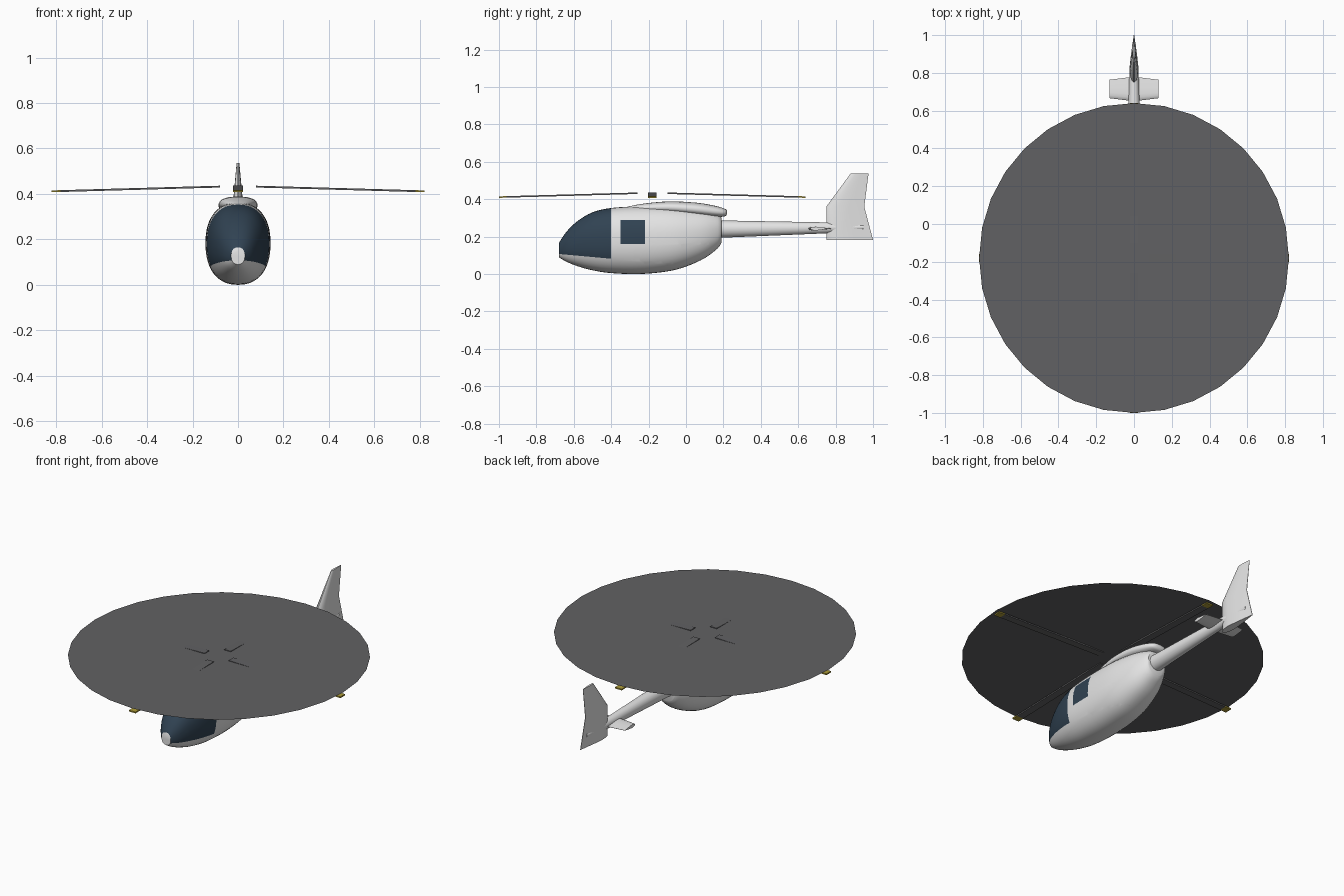
import bpy, bmesh, math
from mathutils import Vector

cube = bpy.data.objects.get("Cube")
if cube:
    bpy.data.objects.remove(cube, do_unlink=True)


def material(name, *rgb):
    mat = bpy.data.materials.new(name)
    mat.use_nodes = True
    mat.diffuse_color = (*rgb, 1)
    mat.node_tree.nodes["Principled BSDF"].inputs["Base Color"].default_value = (*rgb, 1)
    return mat


white = material("white paint", 0.78, 0.78, 0.78)
glass = material("navy glass", 0.03, 0.055, 0.085)
dark = material("rotor grey", 0.12, 0.12, 0.125)
yellow = material("tip yellow", 0.42, 0.33, 0.04)


def finish(name, bm, mats, angle=40):
    """Turn a bmesh into a smooth object that keeps its sharp edges."""
    bmesh.ops.recalc_face_normals(bm, faces=bm.faces)
    mesh = bpy.data.meshes.new(name)
    bm.to_mesh(mesh)
    bm.free()
    for mat in mats:
        mesh.materials.append(mat)
    mesh.shade_smooth()
    mesh.set_sharp_from_angle(angle=math.radians(angle))
    obj = bpy.data.objects.new(name, mesh)
    bpy.context.collection.objects.link(obj)
    return obj


def loft(rings):
    """Skin a list of closed rings and cap both ends."""
    bm = bmesh.new()
    loops = [[bm.verts.new(p) for p in ring] for ring in rings]
    for a, b in zip(loops, loops[1:]):
        for i in range(len(a)):
            j = (i + 1) % len(a)
            bm.faces.new((a[i], a[j], b[j], b[i]))
    bm.faces.new(loops[0])
    bm.faces.new(loops[-1])
    return bm


def smooth_path(keys, steps):
    """Catmull-Rom interpolation of the key stations."""
    pts = [Vector(k) for k in keys]
    out = []
    for i in range(len(pts) - 1):
        a, b = pts[i], pts[i + 1]
        before, after = pts[max(i - 1, 0)], pts[min(i + 2, len(pts) - 1)]
        for s in range(steps):
            t = s / steps
            out.append(a + 0.5 * t * (b - before + t * (2 * before - 5 * a + 4 * b - after
                                                        + t * (3 * (a - b) + after - before))))
    return out + [pts[-1]]


def oval(station, power=2.3, count=40):
    """Rounded section from (y, bottom, top, half width)."""
    y, low, high, half = station
    ring = []
    for i in range(count):
        a = math.tau * i / count
        c, s = math.cos(a), math.sin(a)
        x = math.copysign(abs(c) ** (2 / power), c) * half
        z = math.copysign(abs(s) ** (2 / power), s) * (high - low) / 2
        ring.append((x, y, (high + low) / 2 + z))
    return ring


def airfoil(start, end, half):
    """Closed outline as (chord position, thickness offset) pairs."""
    shape = [(0, 0.15), (0.05, 0.6), (0.15, 0.9), (0.3, 1), (0.6, 0.65), (1, 0.06)]
    side = [(start + (end - start) * t, half * w) for t, w in shape]
    return side + [(y, -w) for y, w in reversed(side)]


# Fuselage: y, bottom, top, half width
stations = [
    (-0.68, 0.09, 0.165, 0.03), (-0.64, 0.066, 0.225, 0.064), (-0.58, 0.042, 0.283, 0.094),
    (-0.5, 0.02, 0.33, 0.12), (-0.4, 0.005, 0.353, 0.137), (-0.25, 0, 0.362, 0.143),
    (-0.1, 0.014, 0.36, 0.141), (0, 0.04, 0.352, 0.13), (0.1, 0.085, 0.338, 0.106),
    (0.17, 0.138, 0.318, 0.075), (0.19, 0.168, 0.3, 0.058)]
body = loft([oval(s) for s in smooth_path(stations, 4)])


def cut(point, normal):
    bmesh.ops.bisect_plane(body, geom=body.verts[:] + body.edges[:] + body.faces[:],
                           plane_co=point, plane_no=normal, dist=0.0005)


# Cut the glazing borders into the skin, then colour by position
WIN_Y, WIN_Z, CANOPY_Y = (-0.35, -0.22), (0.16, 0.29), -0.4
for y in (*WIN_Y, CANOPY_Y):
    cut((0, y, 0), (0, 1, 0))
for z in WIN_Z:
    cut((0, 0, z), (0, 0, 1))
SILL, SLOPE = 0.082, 0.09
cut((0, CANOPY_Y, SILL), (0, SLOPE, 1))
for f in body.faces:
    c = f.calc_center_median()
    canopy = -0.679 < c.y < CANOPY_Y and c.z > SILL - SLOPE * (c.y - CANOPY_Y)
    window = WIN_Y[0] < c.y < WIN_Y[1] and WIN_Z[0] < c.z < WIN_Z[1]
    f.material_index = int(canopy or window)
finish("fuselage", body, [white, glass])

# Engine cowling on the roof
cowl = [(-0.34, 0.34, 0.352, 0.015), (-0.25, 0.33, 0.373, 0.052), (-0.1, 0.325, 0.388, 0.08),
        (0.05, 0.312, 0.382, 0.085), (0.15, 0.305, 0.366, 0.07), (0.205, 0.308, 0.35, 0.05),
        (0.22, 0.32, 0.34, 0.025)]
finish("engine_cowling", loft([oval(s) for s in smooth_path(cowl, 4)]), [white])

# Tail boom
boom = [(0.16, 0.193, 0.287, 0.046), (0.76, 0.218, 0.276, 0.026), (0.95, 0.238, 0.262, 0.01)]
finish("tail_boom", loft([oval(s, 2, 24) for s in boom]), [white])

# Tail fin: front y, rear y, height, half thickness
fin = [(0.75, 1, 0.183, 0.024), (0.75, 0.953, 0.36, 0.022), (0.88, 0.976, 0.537, 0.006)]
finish("tail_fin", loft([[(w, y, z) for y, w in airfoil(a, b, half)]
                         for a, b, z, half in fin]), [white], 30)

# Horizontal stabiliser
finish("stabiliser", loft([[(x, y, 0.243 + w) for y, w in airfoil(0.65 + abs(x) / 8, 0.78 - abs(x) / 8, 0.01)]
                           for x in (-0.13, 0, 0.13)]), [white], 30)

# Rotor blades with coloured tips, drooping outwards
HUB = Vector((0, -0.18, 0))
INNER, TIP, OUTER, CHORD, THICK = 0.08, 0.78, 0.82, 0.022, 0.004


def blade_section(r, angle):
    z = 0.432 - 0.028 * (r - INNER)
    out = Vector((math.cos(angle), math.sin(angle), 0))
    across = Vector((-out.y, out.x, 0)) * CHORD
    up = Vector((0, 0, THICK))
    mid = HUB + out * r + Vector((0, 0, z))
    return [mid + across + up, mid - across + up, mid - across - up, mid + across - up]


for i, label in enumerate(("left", "rear", "right", "front")):
    a = i * math.pi / 2
    bm = loft([blade_section(r, a) for r in (INNER, TIP, OUTER)])
    for f in bm.faces:
        f.material_index = int((f.calc_center_median() - HUB).xy.length > TIP + 0.01)
    finish(label + "_blade", bm, [dark, yellow], 30)

# Spinning rotor disc
disc = bmesh.new()
bmesh.ops.create_circle(disc, cap_ends=True, segments=32, radius=OUTER)
bmesh.ops.translate(disc, verts=disc.verts, vec=HUB + Vector((0, 0, 0.432)))
finish("rotor_disc", disc, [dark])
